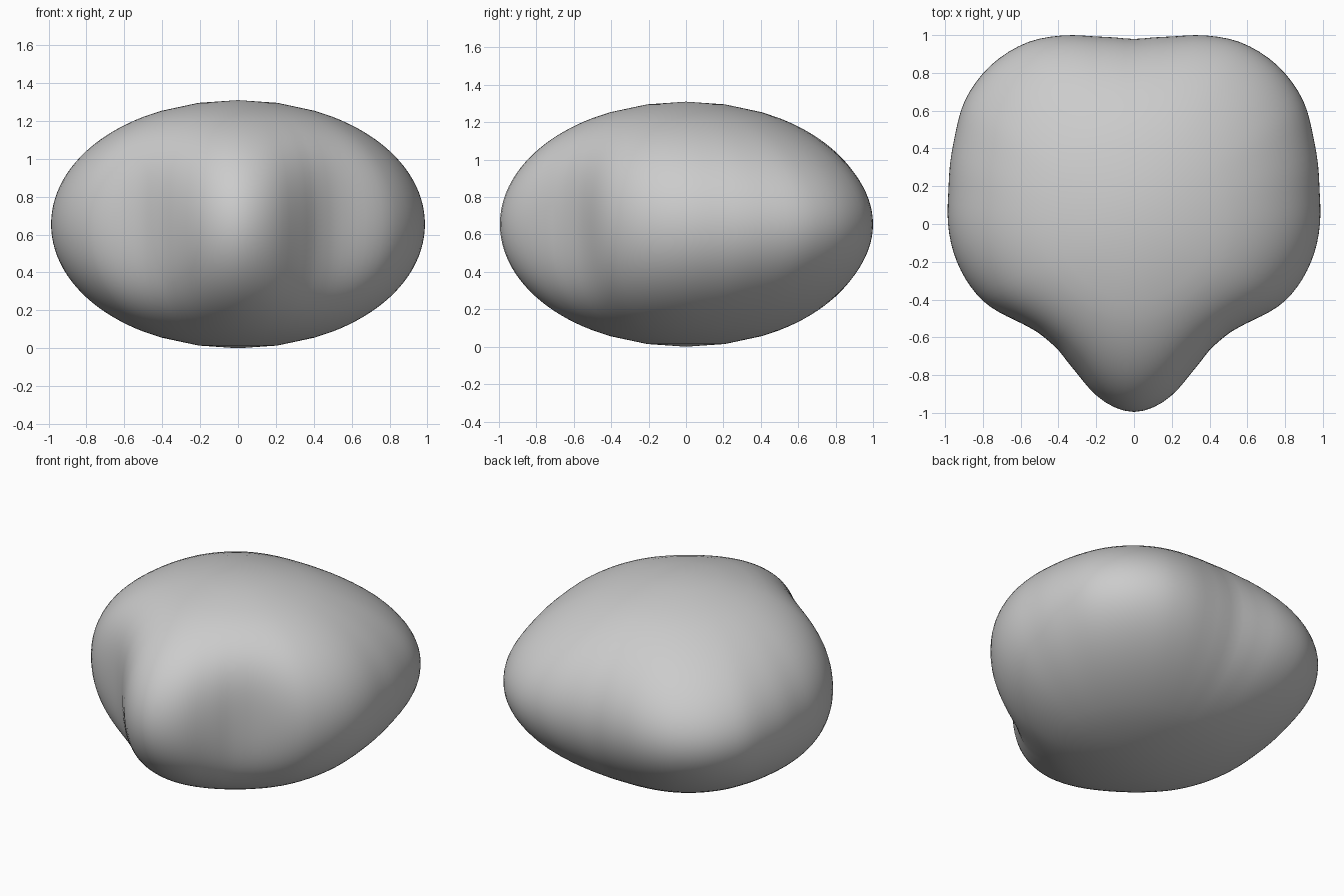
import bpy
import bmesh
import math

cube = bpy.data.objects.get("Cube")
if cube:
    bpy.data.objects.remove(cube, do_unlink=True)

# Widest outline of the left half, from the front lobe round to the back
HALF_OUTLINE = [(0, -1), (.1, -.975), (.2, -.91), (.3, -.79), (.4, -.66),
                (.5, -.575), (.6, -.52), (.7, -.475), (.8, -.41), (.9, -.28),
                (.96, -.14), (.985, 0), (.98, .18), (.95, .45), (.9, .65),
                (.8, .8), (.7, .89), (.55, .97), (.36, 1), (.2, .99), (0, .975)]
HALF_HEIGHT = .655
SEGMENTS = 120

polar = [(math.atan2(x, -y), math.hypot(x, y)) for x, y in HALF_OUTLINE]


def linear_radius(angle):
    """Outline radius at an angle from the front, mirrored left to right."""
    angle = abs((angle + math.pi) % math.tau - math.pi)
    for (a0, r0), (a1, r1) in zip(polar, polar[1:]):
        if angle <= a1:
            return r0 + (r1 - r0) * (angle - a0) / (a1 - a0)
    return polar[-1][1]


def outline_radius(angle):
    """Outline radius with its corners softened."""
    return sum(w * linear_radius(angle + math.radians(d))
               for d, w in ((-3, .25), (0, .5), (3, .25)))


# Stone body: round at the poles, lobed towards the middle
radii = [outline_radius(math.tau * i / SEGMENTS) for i in range(SEGMENTS)]
bm = bmesh.new()
latitudes = [12, 24] + list(range(30, 151, 3)) + [156, 168]
rings = []
for lat in latitudes:
    width = math.sin(math.radians(lat))
    z = HALF_HEIGHT * (1 + math.cos(math.radians(lat)))
    ring = []
    for i, radius in enumerate(radii):
        a = math.tau * i / SEGMENTS
        r = width * (1 + (radius - 1) * width ** 2.5)
        ring.append(bm.verts.new((r * math.sin(a), -r * math.cos(a), z)))
    rings.append(ring)

for upper, lower in zip(rings, rings[1:]):
    for i in range(SEGMENTS):
        j = (i + 1) % SEGMENTS
        bm.faces.new((upper[i], lower[i], lower[j], upper[j]))

# Close both poles with shallow fans
for ring, z in ((rings[0], 2 * HALF_HEIGHT), (rings[-1], 0)):
    pole = bm.verts.new((0, 0, z))
    for i in range(SEGMENTS):
        bm.faces.new((ring[i], ring[(i + 1) % SEGMENTS], pole))
bmesh.ops.recalc_face_normals(bm, faces=bm.faces)

mesh = bpy.data.meshes.new("stone")
bm.to_mesh(mesh)
bm.free()
stone = bpy.data.objects.new("stone", mesh)
bpy.context.collection.objects.link(stone)

# Plain grey
grey = bpy.data.materials.new("stone grey")
grey.use_nodes = True
colour = (.6, .6, .6, 1)
grey.diffuse_color = colour
grey.node_tree.nodes["Principled BSDF"].inputs["Base Color"].default_value = colour
mesh.materials.append(grey)

bpy.context.view_layer.objects.active = stone
stone.select_set(True)
bpy.ops.object.shade_smooth_by_angle(angle=math.radians(40))
